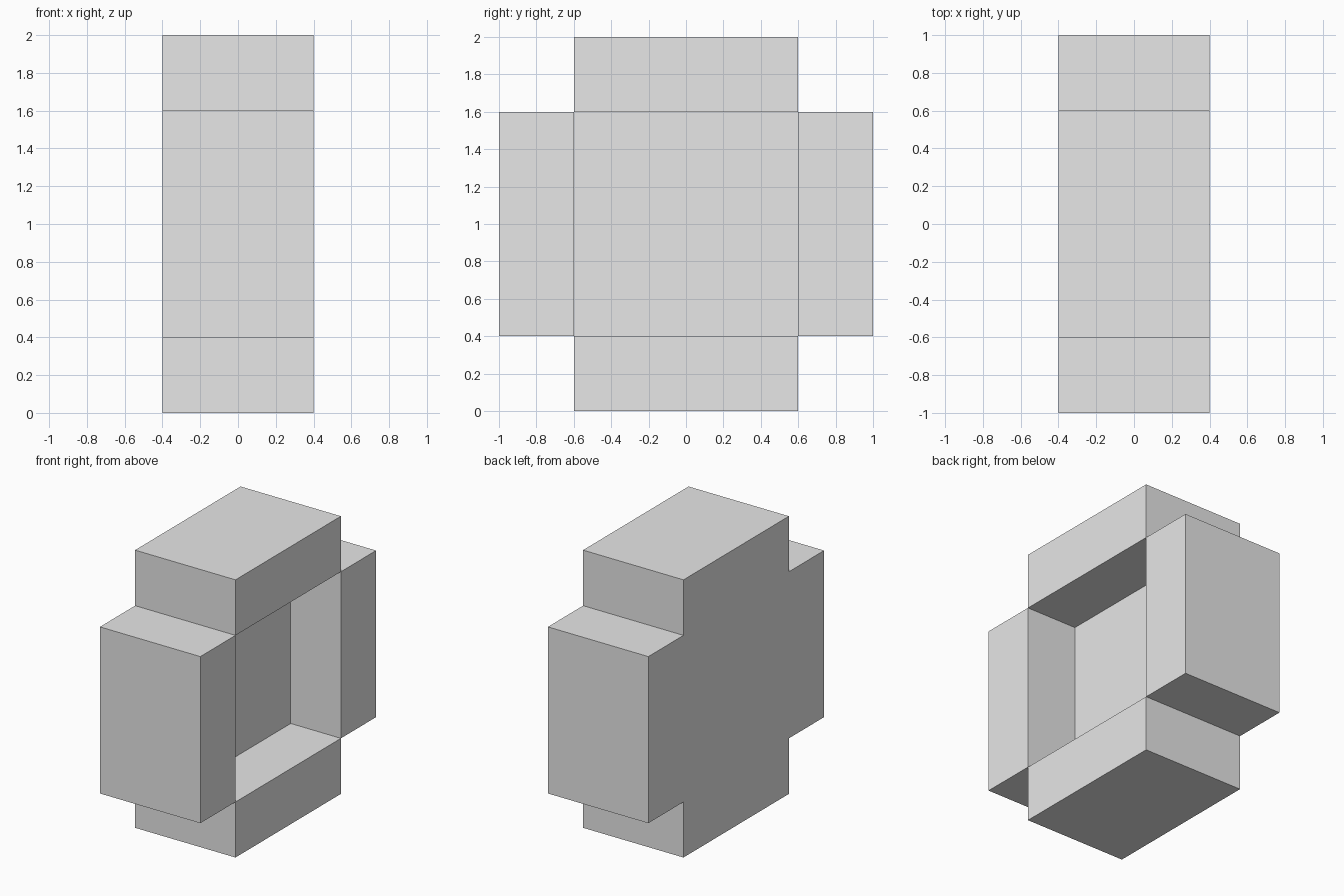
import bpy
from mathutils import Matrix, Vector
import bmesh

cube = bpy.data.objects.get("Cube")
if cube:
    bpy.data.objects.remove(cube, do_unlink=True)

# One plain grey for the whole body
grey = bpy.data.materials.new("light_grey")
grey.use_nodes = True
colour = (0.8, 0.8, 0.8, 1)
grey.diffuse_color = colour
grey.node_tree.nodes["Principled BSDF"].inputs["Base Color"].default_value = colour

WIDTH, INNER, OUTER = 0.4, 0.6, 1.0   # half sizes
HEIGHT = 1.0                          # centre height
X = Vector((1, 0, 0))

bm = bmesh.new()


def ring_point(u, v, x):
    return bm.verts.new((x, u, HEIGHT + v))


# Plus-shaped outline: one corner step, turned through four quarters
step = [Vector((0, INNER, INNER)), Vector((0, INNER, OUTER))]
step.insert(0, Vector((0, OUTER, INNER)))
outline = []
for quarter in range(4):
    turn = Matrix.Rotation(quarter * 1.5707963, 3, X)
    outline += [turn @ p for p in step]

back = [ring_point(p.y, p.z, -WIDTH) for p in outline]
front = [ring_point(p.y, p.z, WIDTH) for p in outline]
floor = [ring_point(p.y, p.z, 0) for p in outline[1::3]]
inner = front[1::3]

# Flat back, outer walls and recess floor
bm.faces.new(back)
bm.faces.new(floor)
for i in range(12):
    j = (i + 1) % 12
    bm.faces.new((back[i], back[j], front[j], front[i]))

# Four raised rims and the recess walls between them
for i in range(4):
    j = (i + 1) % 4
    bm.faces.new((inner[i], front[3 * i + 2], front[3 * j], inner[j]))
    bm.faces.new((inner[i], inner[j], floor[j], floor[i]))

bmesh.ops.recalc_face_normals(bm, faces=bm.faces)
mesh = bpy.data.meshes.new("recessed_cross_block")
bm.to_mesh(mesh)
bm.free()
mesh.materials.append(grey)
block = bpy.data.objects.new("recessed_cross_block", mesh)
bpy.context.scene.collection.objects.link(block)
